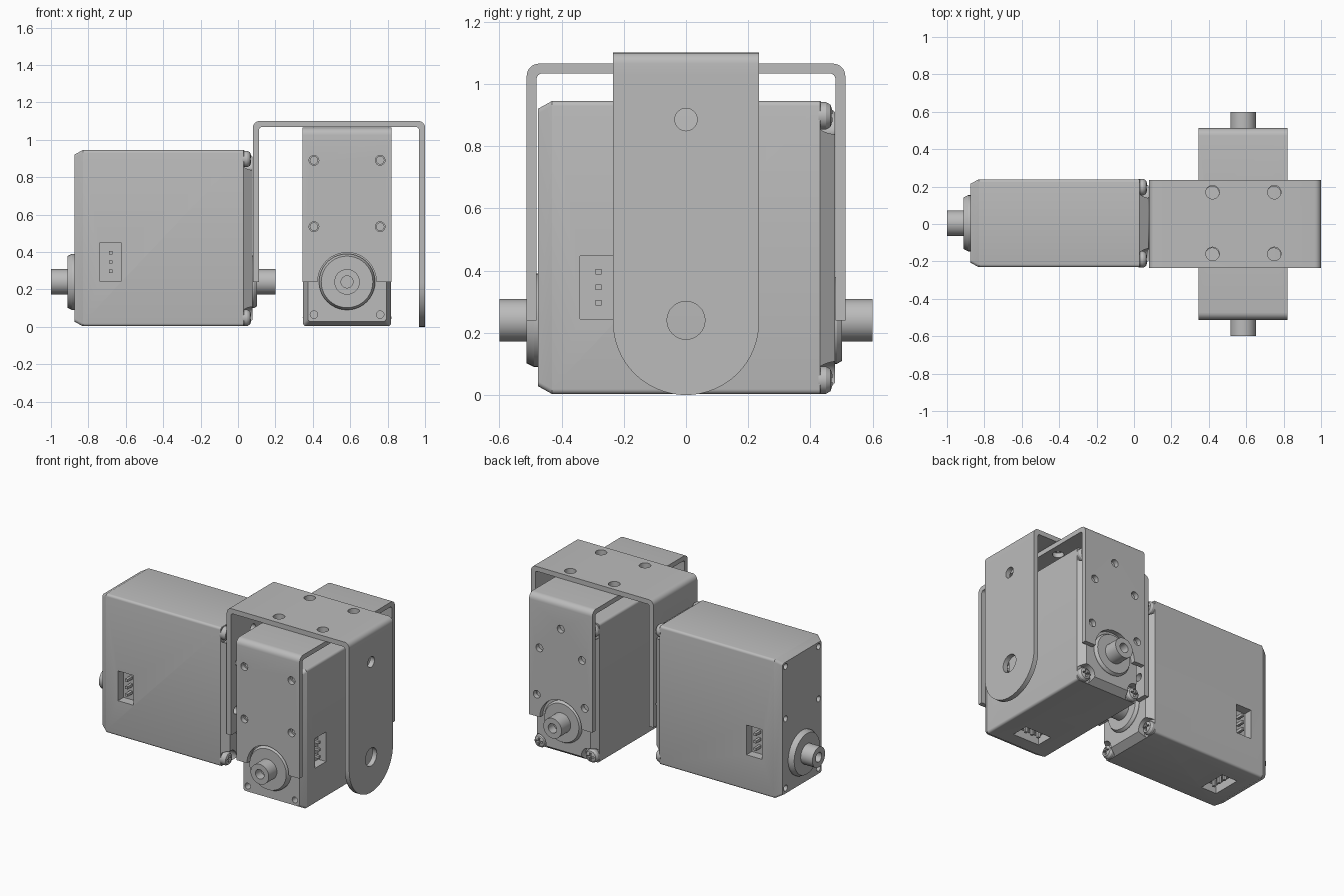
import bpy, bmesh
from math import pi, sin, cos, radians
from mathutils import Matrix, Vector

cube = bpy.data.objects.get("Cube")
if cube:
    bpy.data.objects.remove(cube, do_unlink=True)

GREY = (0.5, 0.5, 0.5, 1)
mat = bpy.data.materials.new("grey_metal")
mat.use_nodes = True
mat.diffuse_color = GREY
mat.node_tree.nodes["Principled BSDF"].inputs["Base Color"].default_value = GREY


def make(name, bm):
    bmesh.ops.recalc_face_normals(bm, faces=bm.faces)
    me = bpy.data.meshes.new(name)
    bm.to_mesh(me)
    bm.free()
    me.materials.append(mat)
    ob = bpy.data.objects.new(name, me)
    bpy.context.collection.objects.link(ob)
    return ob


def skin(name, rings):
    """Join equal rings of points into a capped solid."""
    bm = bmesh.new()
    loops = [[bm.verts.new(p) for p in ring] for ring in rings]
    n = len(loops[0])
    for a, b in zip(loops, loops[1:]):
        for i in range(n):
            j = (i + 1) % n
            bm.faces.new((a[i], a[j], b[j], b[i]))
    bm.faces.new(loops[0])
    bm.faces.new(loops[-1])
    return make(name, bm)


def place(axis, d, p, q):
    return (d, p, q) if axis == "X" else (p, d, q) if axis == "Y" else (p, q, d)


def prism(name, pts, axis, lo, hi):
    return skin(name, [[place(axis, d, p, q) for p, q in pts] for d in (lo, hi)])


def arc(cx, cy, r, start, end, n=6):
    steps = [radians(start + (end - start) * i / n) for i in range(n + 1)]
    return [(cx + r * cos(a), cy + r * sin(a)) for a in steps]


def cyl(name, axis, lo, hi, cx, cy, r, n=32):
    return prism(name, arc(cx, cy, r, 0, 360, n)[:-1], axis, lo, hi)


def box(name, lo, hi):
    pts = [(lo[0], lo[1]), (hi[0], lo[1]), (hi[0], hi[1]), (lo[0], hi[1])]
    return prism(name, pts, "Z", lo[2], hi[2])


def cut(ob, cutters):
    """Subtract the cutters, bake the result and remove them."""
    for c in cutters:
        c.hide_render = True
        mod = ob.modifiers.new("cut", "BOOLEAN")
        mod.object, mod.operation, mod.solver = c, "DIFFERENCE", "EXACT"
    dg = bpy.context.evaluated_depsgraph_get()
    me = bpy.data.meshes.new_from_object(ob.evaluated_get(dg))
    ob.modifiers.clear()
    ob.data = me
    for c in cutters:
        bpy.data.objects.remove(c, do_unlink=True)
    return ob


def lathe(name, profile, z):
    """Revolve (radius, y) pairs about a line along y."""
    return skin(name, [[(p, y, q) for p, q in arc(0, z, r, 0, 360, 40)[:-1]] for r, y in profile])


def u_profile(lo, hi, top, left_end, right_end, t, r):
    """U-shaped strip with rounded bends, open at the bottom."""
    i = r - t + 0.01
    outer = [(lo, left_end)] + arc(lo + r, top - r, r, 180, 90) \
        + arc(hi - r, top - r, r, 90, 0) + [(hi, right_end)]
    inner = [(hi - t, right_end)] + arc(hi - t - i, top - t - i, i, 0, 90) \
        + arc(lo + t + i, top - t - i, i, 90, 180) + [(lo + t, left_end)]
    return outer + inner


HALF, TOP, AXLE = 0.235, 0.945, 0.24
REAR_HOLES = [(0, 0.88), (-0.16, 0.71), (0.16, 0.71), (-0.18, 0.39), (0.18, 0.39)]
FRONT_HOLES = [(x, z) for x in (-0.177, 0.177) for z in (0.89, 0.535)]
CORNERS = [(x, z) for x in (-0.193, 0.193) for z in (0.048, 0.897)]
PLATE_HOLES = [(x, y) for x in (-0.165, 0.165) for y in (-0.165, 0.165)]


# Servo body: chamfered front, tapered rear cover
def body_ring(y, inset):
    w, lo, hi, r = HALF - inset, 0.003 + inset, TOP - inset, 0.016
    pts = arc(-w + r, lo + r, r, 180, 270, 4) + arc(w - r, lo + r, r, 270, 360, 4) \
        + arc(w - r, hi - r, r, 0, 90, 4) + arc(-w + r, hi - r, r, 90, 180, 4)
    return [(x, y, z) for x, z in pts]


body = skin("servo_body", [body_ring(*s) for s in
                           ((-0.475, 0.025), (-0.43, 0), (0.43, 0), (0.478, 0.035))])
cutters = [cyl("notch", "Y", 0.432, 0.6, x, z, 0.06) for x, z in CORNERS]
cutters += [cyl("bore", "Y", -0.6, -0.42, x, z, 0.02, 20)
            for x, z in FRONT_HOLES + [(-0.177, 0.065), (0.177, 0.065)]]
# Connector pockets on both sides and underneath
DEPTH = 0.06
for s in (-1, 1):
    xs = sorted((s * (HALF - DEPTH), s * 0.3))
    cutters.append(box("pocket", (xs[0], -0.34, 0.245), (xs[1], -0.222, 0.447)))
cutters.append(box("pocket", (-0.1, -0.34, -0.1), (0.1, -0.222, DEPTH)))
cut(body, cutters)
servo = [body]

# Connector pins
for k in (-0.05, 0, 0.05):
    z = 0.346 + k
    for s in (-1, 1):
        xs = sorted((s * (HALF - DEPTH - 0.01), s * (HALF - 0.006)))
        servo.append(box("connector_pin", (xs[0], -0.29, z - 0.009), (xs[1], -0.272, z + 0.009)))
    servo.append(box("connector_pin", (k - 0.009, -0.29, 0.01), (k + 0.009, -0.272, DEPTH + 0.01)))

# Corner screws with cross slots
for x, z in CORNERS:
    screw = lathe("corner_screw", [(0.044, 0.425), (0.044, 0.45), (0.036, 0.464), (0.02, 0.47)], 0)
    cut(screw, [box("slot", (-a, 0.452, -b), (a, 0.5, b)) for a, b in ((0.026, 0.006), (0.006, 0.026))])
    screw.data.transform(Matrix.Translation((x, 0, z)))
    servo.append(screw)

# Output horn at the front, idler horn at the rear
servo.append(lathe("output_horn", [
    (0.15, -0.465), (0.15, -0.488), (0.138, -0.512), (0.068, -0.512), (0.068, -0.6),
    (0.032, -0.6), (0.032, -0.54), (0.004, -0.54)], AXLE))
servo.append(lathe("idler_horn", [
    (0.14, 0.465), (0.14, 0.485), (0.13, 0.502), (0.068, 0.502), (0.068, 0.6),
    (0.032, 0.6), (0.032, 0.54), (0.004, 0.54)], AXLE))

# Second servo shares the meshes, turned to face sideways
right_place = Matrix.Translation((0.583, 0, 0))
left_place = Matrix.Translation((-0.4, 0.004, 0)) @ Matrix.Rotation(-pi / 2, 4, "Z")
for part in servo:
    twin = part.copy()
    bpy.context.collection.objects.link(twin)
    part.matrix_world = right_place
    twin.matrix_world = left_place
    twin.name, part.name = "left_" + part.name, "right_" + part.name

# Inner bracket over the right servo
inner = prism("inner_bracket", u_profile(-0.512, 0.512, 1.065, AXLE, AXLE, 0.032, 0.04),
              "X", -0.2375, 0.2375)
cutters = [cyl("hole", "Y", 0.4, 0.6, x, z, 0.026) for x, z in REAR_HOLES]
cutters += [cyl("hole", "Y", -0.6, -0.4, x, z, 0.026) for x, z in FRONT_HOLES]
cutters += [cyl("hole", "Z", 1, 1.2, x, y, 0.036) for x, y in PLATE_HOLES]
cutters += [cyl("horn_gap", "Y", -0.7, 0.7, 0, AXLE, 0.157, 48)]
cut(inner, cutters)
inner.matrix_world = right_place

# Outer bracket joining the left servo to the rounded leg
outer = prism("outer_bracket", u_profile(0.08, 1, 1.1, AXLE, 1.03, 0.033, 0.035),
              "Y", -HALF, HALF)
cutters = [cyl("hole", "X", 0, 0.2, x, z, 0.026) for x, z in REAR_HOLES]
cutters += [cyl("hole", "Z", 1, 1.2, x + 0.585, y + 0.005, 0.036) for x, y in PLATE_HOLES]
cutters += [cyl("horn_gap", "X", 0, 0.2, 0, AXLE, 0.15, 48)]
cut(outer, cutters)

leg = prism("rounded_leg", arc(0, HALF, HALF, 180, 360, 32) + [(HALF, 1.03), (-HALF, 1.03)],
            "X", 0.967, 1)
cut(leg, [cyl("hole", "X", 0.9, 1.1, 0, 0.885, 0.036), cyl("hole", "X", 0.9, 1.1, 0, AXLE, 0.061)])

# Smooth the round parts, keep edges crisp
for ob in bpy.data.objects:
    ob.select_set(ob.type == "MESH" and mat.name in ob.data.materials)
bpy.context.view_layer.objects.active = body
bpy.ops.object.shade_smooth_by_angle(angle=radians(25))
